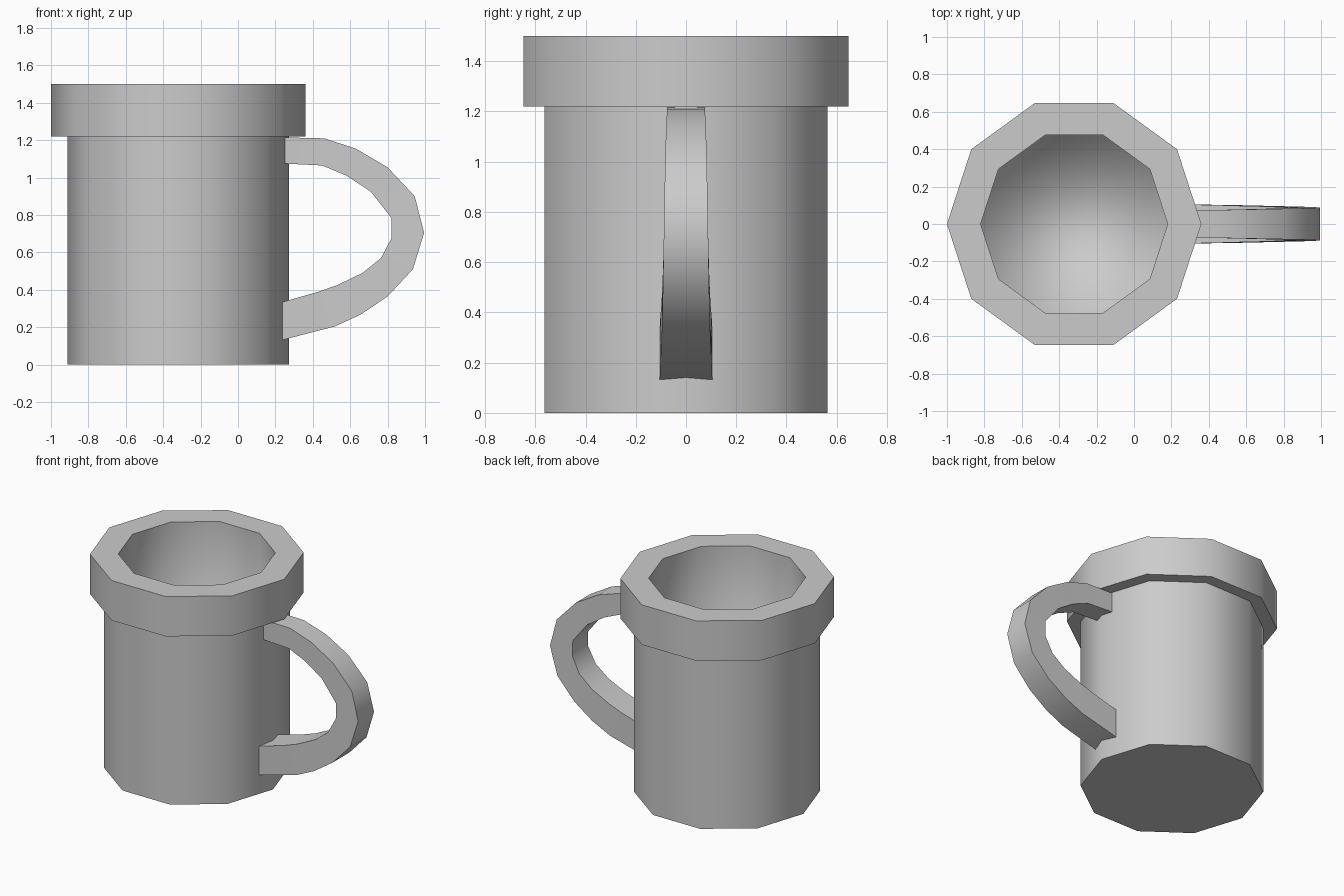
import bpy, bmesh, math

if "Cube" in bpy.data.objects:
    bpy.data.objects.remove(bpy.data.objects["Cube"])

SIDES = 10
CX = -0.32


def finish(name, bm, angle, soft=lambda e: False):
    """Shade smooth, keeping edges sharper than the angle crisp."""
    bmesh.ops.recalc_face_normals(bm, faces=bm.faces[:])
    for f in bm.faces:
        f.smooth = True
    for e in bm.edges:
        if len(e.link_faces) == 2:
            e.smooth = e.calc_face_angle() < math.radians(angle) or soft(e)
    mesh = bpy.data.meshes.new(name)
    bm.to_mesh(mesh)
    bm.free()
    obj = bpy.data.objects.new(name, mesh)
    bpy.context.collection.objects.link(obj)
    return obj


def bridge(bm, rings):
    for a, b in zip(rings, rings[1:]):
        n = len(a)
        for i in range(n):
            j = (i + 1) % n
            bm.faces.new((a[i], a[j], b[j], b[i]))
    bm.faces.new(rings[0])
    bm.faces.new(rings[-1])


# Cup: ten-sided lathe, outside base -> collar -> lip -> inside floor
FLOOR = 0.10
profile = [(0.592, 0), (0.592, 1.22), (0.68, 1.22), (0.68, 1.5),
           (0.50, 1.5), (0.50, FLOOR)]
bm = bmesh.new()
rings = []
for r, z in profile:
    angles = [2 * math.pi * i / SIDES for i in range(SIDES)]
    rings.append([bm.verts.new((CX + r * math.cos(a), r * math.sin(a), z)) for a in angles])
bridge(bm, rings)
finish("cup", bm, 45, soft=lambda e: all(abs(v.co.z - FLOOR) < 1e-4 for v in e.verts))

# Handle: outer x, outer z, inner x, inner z at each station, top to bottom
stations = [(0.25, 1.215, 0.25, 1.075), (0.46, 1.21, 0.45, 1.065),
            (0.63, 1.155, 0.58, 1.01), (0.80, 1.055, 0.71, 0.925),
            (0.945, 0.90, 0.82, 0.785), (0.995, 0.705, 0.822, 0.68),
            (0.935, 0.51, 0.765, 0.57), (0.80, 0.365, 0.665, 0.49),
            (0.66, 0.27, 0.53, 0.425), (0.52, 0.205, 0.43, 0.39),
            (0.238, 0.132, 0.238, 0.335)]
bm = bmesh.new()
rings = []
for i, (ox, oz, ix, iz) in enumerate(stations):
    w = 0.075 + 0.03 * max(0, i - 1) / (len(stations) - 2)
    rings.append([bm.verts.new(p) for p in
                  ((ox, -w, oz), (ox, w, oz), (ix, w, iz), (ix, -w, iz))])
bridge(bm, rings)
finish("handle", bm, 45)
